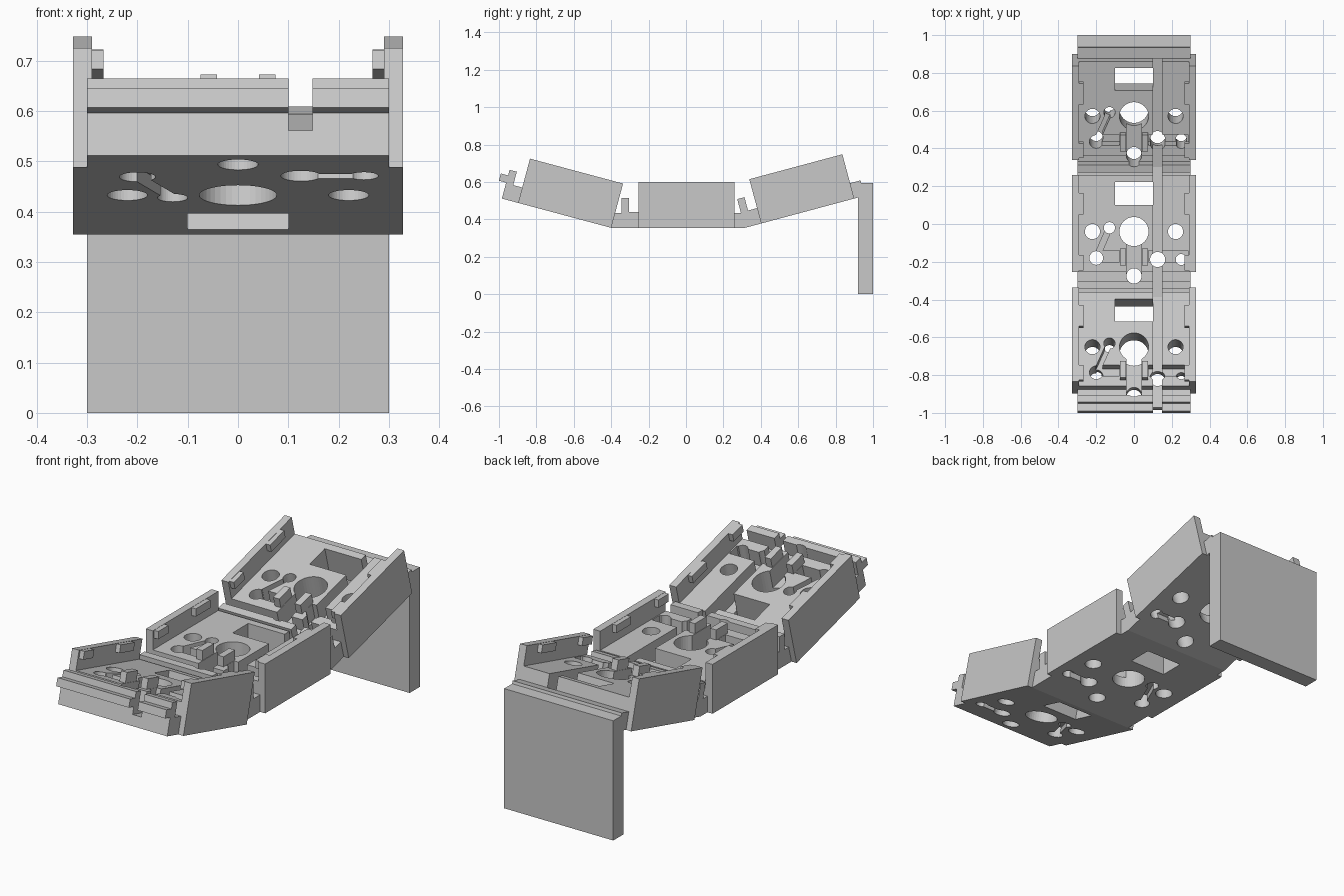
import bpy, bmesh, math
from mathutils import Matrix, Vector

if "Cube" in bpy.data.objects:
    bpy.data.objects.remove(bpy.data.objects["Cube"])

grey = bpy.data.materials.new("plain grey")
grey.diffuse_color = (0.58, 0.58, 0.58, 1)
grey.use_nodes = True
grey.node_tree.nodes["Principled BSDF"].inputs["Base Color"].default_value = grey.diffuse_color


def add_object(name, bm):
    bmesh.ops.recalc_face_normals(bm, faces=bm.faces[:])
    me = bpy.data.meshes.new(name)
    bm.to_mesh(me)
    bm.free()
    ob = bpy.data.objects.new(name, me)
    me.materials.append(grey)
    bpy.context.collection.objects.link(ob)
    return ob


def box(name, x0, x1, y0, y1, z0, z1, turn=0):
    bm = bmesh.new()
    bmesh.ops.create_cube(bm, size=1)
    size = Matrix.Diagonal((x1 - x0, y1 - y0, z1 - z0, 1))
    mid = Matrix.Translation(((x0 + x1) / 2, (y0 + y1) / 2, (z0 + z1) / 2))
    bm.transform(mid @ Matrix.Rotation(turn, 4, 'Z') @ size)
    return add_object(name, bm)


def hole(x, y, r):
    bm = bmesh.new()
    bmesh.ops.create_cone(bm, cap_ends=True, segments=40, radius1=r, radius2=r, depth=1)
    bm.transform(Matrix.Translation((x, y, 0)))
    return add_object("hole_cutter", bm)


def profile(name, pts, x0, x1):
    """Extrude a (y, z) outline along x."""
    bm = bmesh.new()
    f = bm.faces.new([bm.verts.new((x0, y, z)) for y, z in pts])
    r = bmesh.ops.extrude_face_region(bm, geom=[f])
    vs = [v for v in r["geom"] if isinstance(v, bmesh.types.BMVert)]
    bmesh.ops.translate(bm, verts=vs, vec=(x1 - x0, 0, 0))
    return add_object(name, bm)


def combine(target, others, op):
    """Apply booleans, then remove the helper objects."""
    for o in others:
        m = target.modifiers.new(op.lower(), 'BOOLEAN')
        m.operation, m.object, m.solver = op, o, 'EXACT'
    dg = bpy.context.evaluated_depsgraph_get()
    dg.update()
    me = bpy.data.meshes.new_from_object(target.evaluated_get(dg))
    target.modifiers.clear()
    target.data = me
    for o in others:
        bpy.data.objects.remove(o)


FRONT, BACK, LEDGE, FLOOR, TOP = -0.255, 0.26, 0.085, 0.15, 0.245

# Module: floor tray with a front ledge and upright rail
module = profile("middle_module", [
    (-0.345, 0), (0.2, 0), (0.2, LEDGE), (-0.305, LEDGE), (-0.305, 0.159), (-0.345, 0.159)], -0.3, 0.3)
adds = [box("floor", -0.31, 0.31, FRONT, BACK, 0, FLOOR)]
for s in (-1, 1):
    # side walls
    a, b = sorted((s * 0.29, s * 0.328))
    adds.append(box("wall", a, b, FRONT, BACK, 0, TOP))
    # guide ribs beside the central slot
    a, b = sorted((s * 0.042, s * 0.075))
    adds.append(box("rib", a, b, -0.22, -0.13, 0.05, 0.2))
combine(module, adds, 'UNION')

# Openings: window, round holes, lengthwise channel and narrow grooves
a, b = Vector((-0.2, -0.18)), Vector((-0.13, -0.02))
c, d = (a + b) / 2, b - a
ang, ln = math.atan2(d.y, d.x), d.length / 2
cuts = [box("window", -0.1, 0.1, 0.1, 0.223, -0.5, 0.5),
        box("channel", 0.1, 0.148, -0.5, 0.5, 0.052, 0.5),
        box("centre_slot", -0.04, 0.04, -0.275, -0.08, 0.052, 0.5),
        box("cross_groove", -0.2, -0.076, -0.2, -0.14, 0.07, 0.3),
        box("cross_groove_2", 0.076, 0.285, -0.2, -0.14, 0.07, 0.3),
        box("under_groove", 0.125, 0.25, -0.205, -0.168, -0.1, 0.03)]
for z0, z1 in ((-0.1, 0.03), (0.075, 0.3)):
    cuts.append(box("slant_groove", c.x - ln, c.x + ln, c.y - 0.015, c.y + 0.015, z0, z1, ang))
for x, y, r in ((0, -0.04, 0.077), (0, -0.275, 0.04), (-0.22, -0.04, 0.04), (0.22, -0.04, 0.04),
                (-0.13, -0.02, 0.03), (-0.2, -0.18, 0.036), (0.125, -0.188, 0.04), (0.25, -0.188, 0.029)):
    cuts.append(hole(x, y, r))
combine(module, cuts, 'DIFFERENCE')

# Small overhanging tabs on the inside of the walls
tabs = []
for s in (-1, 1):
    a, b = sorted((s * 0.267, s * 0.3))
    for y0, y1 in ((-0.245, -0.165), (0.05, 0.165)):
        tabs.append(box("tab", a, b, y0, y1, 0.205, TOP - 0.001))
combine(module, tabs, 'UNION')

# Three modules in a shallow arc
T = math.radians(15)


def place(pivot_y, y, angle):
    return (Matrix.Translation((0, y, 0.355)) @ Matrix.Rotation(angle, 4, 'X')
            @ Matrix.Translation((0, -pivot_y, 0)))


front_m, back_m = place(BACK, -0.40, -T), place(-0.345, 0.315, T)
for name, m in (("front_module", front_m), ("back_module", back_m)):
    ob = module.copy()
    ob.data = module.data.copy()
    ob.name = name
    bpy.context.collection.objects.link(ob)
    ob.matrix_world = m
module.matrix_world = Matrix.Translation((0, 0, 0.355))

# Free lip at the front end, split by the channel
for x0, x1 in ((-0.3, 0.1), (0.148, 0.3)):
    lip = box("front_lip", x0, x1, -0.385, -0.344, 0.088, 0.128)
    lip.matrix_world = front_m

# Joints between the modules and the rear panel
for x0, x1, z in ((-0.3, 0.1, 0.435), (0.1, 0.148, 0.405), (0.148, 0.3, 0.435)):
    profile("front_joint", [(-0.40, 0.355), (-0.345, 0.355), (-0.345, z),
                            (-0.40 + (z - 0.355) * math.tan(T), z)], x0, x1)
    profile("middle_joint", [(BACK, 0.355), (0.315, 0.355),
                             (0.315 - (z - 0.355) * math.tan(T), z), (BACK, z)], x0, x1)
joint = box("rear_joint", -0.3, 0.3, BACK, 0.318, 0, LEDGE)
joint.matrix_world = back_m
box("rear_panel", -0.3, 0.3, 0.92, 1.0, 0, 0.595)
